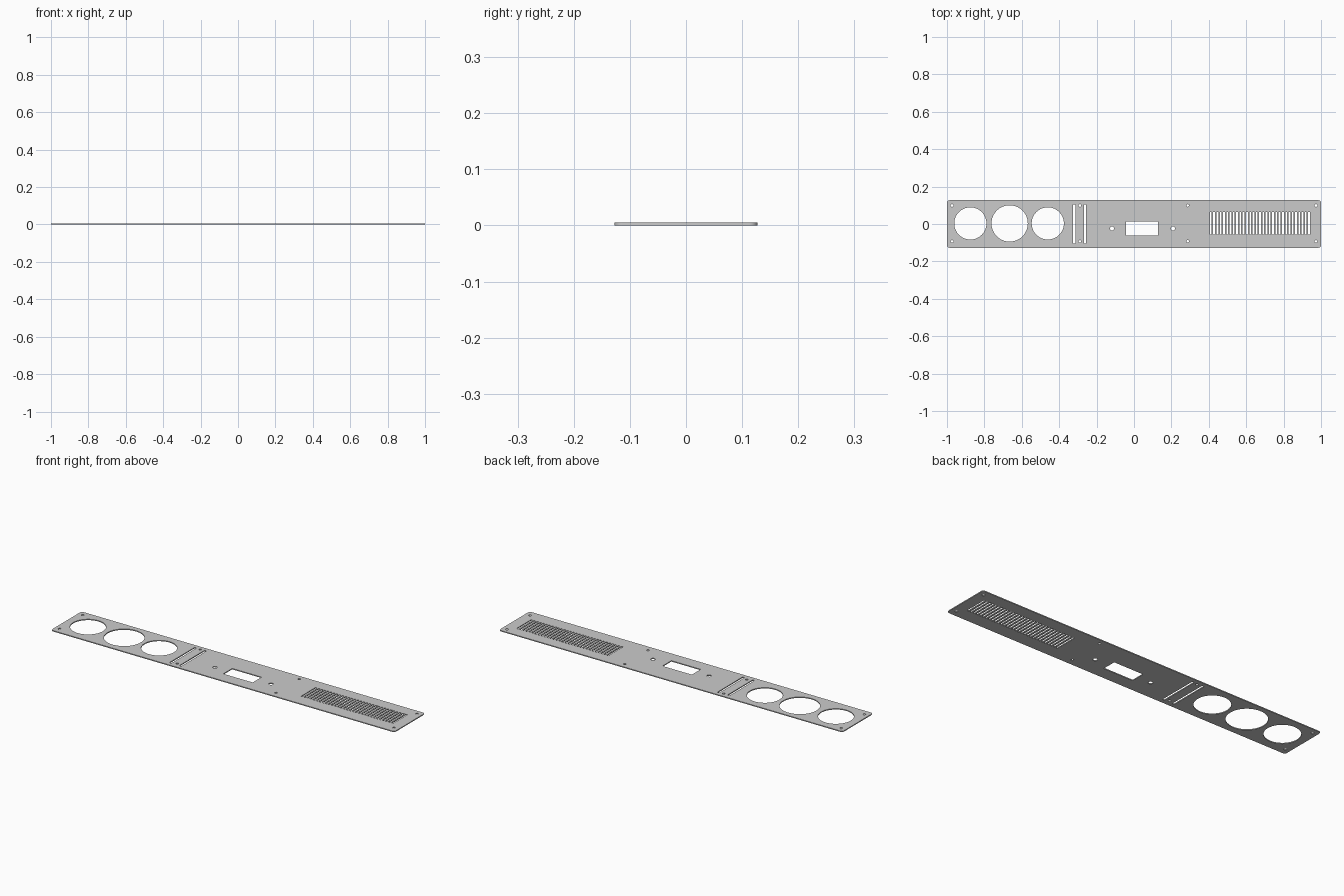
import bpy, bmesh
from math import pi, cos, sin

if "Cube" in bpy.data.objects:
    bpy.data.objects.remove(bpy.data.objects["Cube"])

THICK = 0.005
curve = bpy.data.curves.new("panel_profile", 'CURVE')
curve.dimensions = '2D'
curve.fill_mode = 'BOTH'
curve.extrude = THICK / 2


def loop(points):
    s = curve.splines.new('POLY')
    s.points.add(len(points) - 1)
    for p, (x, y) in zip(s.points, points):
        p.co = (x, y, 0, 1)
    s.use_cyclic_u = True


def circle(x, y, r, n=64):
    loop([(x + r * cos(2 * pi * i / n), y + r * sin(2 * pi * i / n)) for i in range(n)])


def rect(x0, x1, y0, y1):
    loop([(x0, y0), (x1, y0), (x1, y1), (x0, y1)])


def rounded_rect(hx, hy, r, n=6):
    pts = []
    for k, (sx, sy) in enumerate([(1, 1), (-1, 1), (-1, -1), (1, -1)]):
        for i in range(n + 1):
            a = pi / 2 * (k + i / n)
            pts.append((sx * (hx - r) + r * cos(a), sy * (hy - r) + r * sin(a)))
    loop(pts)


# Outer plate outline
rounded_rect(1.0, 0.127, 0.014)

# Three large round openings
for x, r in [(-0.875, 0.086), (-0.665, 0.097), (-0.461, 0.086)]:
    circle(x, 0.003, r, 96)

# Pair of tall narrow slots
for x in (-0.32, -0.262):
    rect(x - 0.006, x + 0.006, -0.105, 0.105)

# Mounting screw holes along both long edges
for x in (-0.973, -0.289, 0.287, 0.973):
    for y in (-0.093, 0.099):
        circle(x, y, 0.007, 24)

# Display window and its two fixing holes
rect(-0.043, 0.128, -0.061, 0.013)
for x in (-0.118, 0.209):
    circle(x, -0.024, 0.011, 32)

# Row of ventilation slots
COUNT, W, X0, X1 = 31, 0.0095, 0.406, 0.941
for i in range(COUNT):
    x = X0 + (X1 - X0 - W) * i / (COUNT - 1)
    rect(x, x + W, -0.056, 0.065)

# Turn the profile into one closed solid mesh
tmp = bpy.data.objects.new("panel_profile", curve)
bpy.context.collection.objects.link(tmp)
deps = bpy.context.evaluated_depsgraph_get()
mesh = bpy.data.meshes.new_from_object(tmp.evaluated_get(deps))
bpy.data.objects.remove(tmp)

bm = bmesh.new()
bm.from_mesh(mesh)
bmesh.ops.remove_doubles(bm, verts=bm.verts, dist=1e-5)
bmesh.ops.translate(bm, verts=bm.verts, vec=(0, 0, THICK / 2))
bmesh.ops.recalc_face_normals(bm, faces=bm.faces)
bm.to_mesh(mesh)
bm.free()

panel = bpy.data.objects.new("front_panel", mesh)
bpy.context.collection.objects.link(panel)
bpy.context.view_layer.objects.active = panel
panel.select_set(True)
bpy.ops.object.shade_smooth_by_angle()
